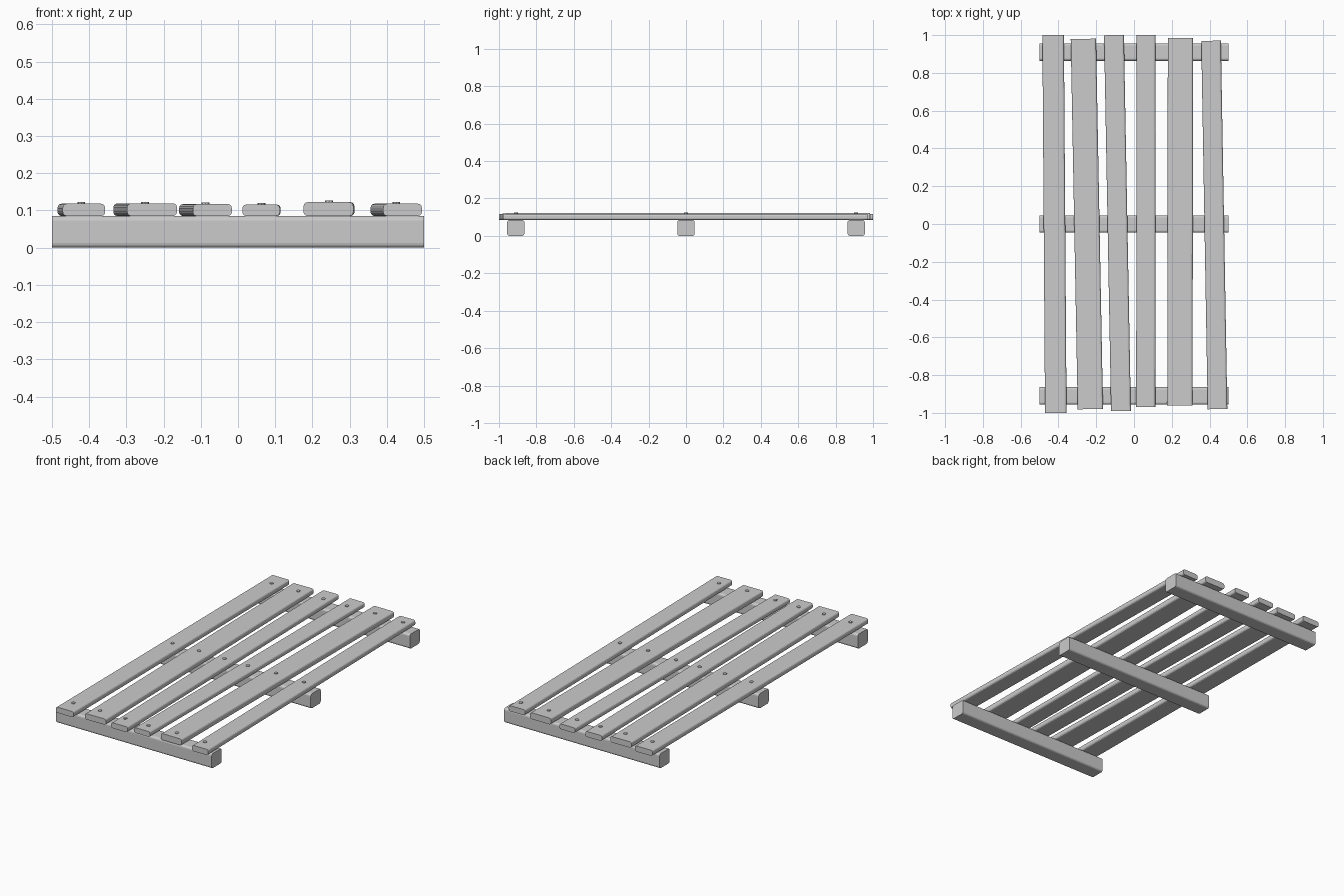
import bpy
import bmesh
import math

if "Cube" in bpy.data.objects:
    bpy.data.objects.remove(bpy.data.objects["Cube"])


def rounded_bar(name, axis, size, loc, radius, angle=0.0):
    """Bar with rounded long edges and flat ends, running along axis 0 (x) or 1 (y)."""
    bm = bmesh.new()
    bmesh.ops.create_cube(bm, size=1.0)
    bmesh.ops.scale(bm, vec=size, verts=bm.verts)
    long_edges = [e for e in bm.edges
                  if abs(e.verts[0].co[axis] - e.verts[1].co[axis]) > 1e-4]
    bmesh.ops.bevel(bm, geom=long_edges, offset=radius, segments=3,
                    profile=0.5, affect='EDGES')
    mesh = bpy.data.meshes.new(name)
    bm.to_mesh(mesh)
    bm.free()
    ob = bpy.data.objects.new(name, mesh)
    ob.location = loc
    ob.rotation_euler.z = angle
    bpy.context.collection.objects.link(ob)
    return ob


def nail(name, x, y, top):
    """Small nail head standing just proud of the slat."""
    bpy.ops.mesh.primitive_cylinder_add(vertices=8, radius=0.0105, depth=0.012,
                                        location=(x, y, top - 0.002))
    bpy.context.object.name = name


BEAM_H = 0.085
BEAM_Y = (-0.91, 0.0, 0.91)

# Cross beams underneath
for i, y in enumerate(BEAM_Y):
    rounded_bar(f"cross_beam_{i + 1}", 0, (1.0, 0.092, BEAM_H),
                (0, y, BEAM_H / 2), 0.012)

# Uneven slats: front x, back x, width, front y, back y, top z
slats = [
    (-0.414, -0.428, 0.114, -1.00, 1.00, 0.118),
    (-0.231, -0.268, 0.134, -0.98, 0.98, 0.119),
    (-0.069, -0.106, 0.105, -0.99, 1.00, 0.117),
    (0.062, 0.064, 0.101, -0.97, 1.00, 0.116),
    (0.243, 0.246, 0.134, -0.96, 0.985, 0.122),
    (0.442, 0.408, 0.104, -0.98, 0.97, 0.118),
]
for i, (xf, xb, w, yf, yb, top) in enumerate(slats):
    h = top - BEAM_H
    rounded_bar(f"slat_{i + 1}", 1, (w, math.hypot(xb - xf, yb - yf), h),
                ((xf + xb) / 2, (yf + yb) / 2, BEAM_H + h / 2), 0.011,
                math.atan2(xf - xb, yb - yf))
    for j, y in enumerate(BEAM_Y):
        nail(f"nail_{i + 1}_{j + 1}", (xf + xb) / 2, y, top)
